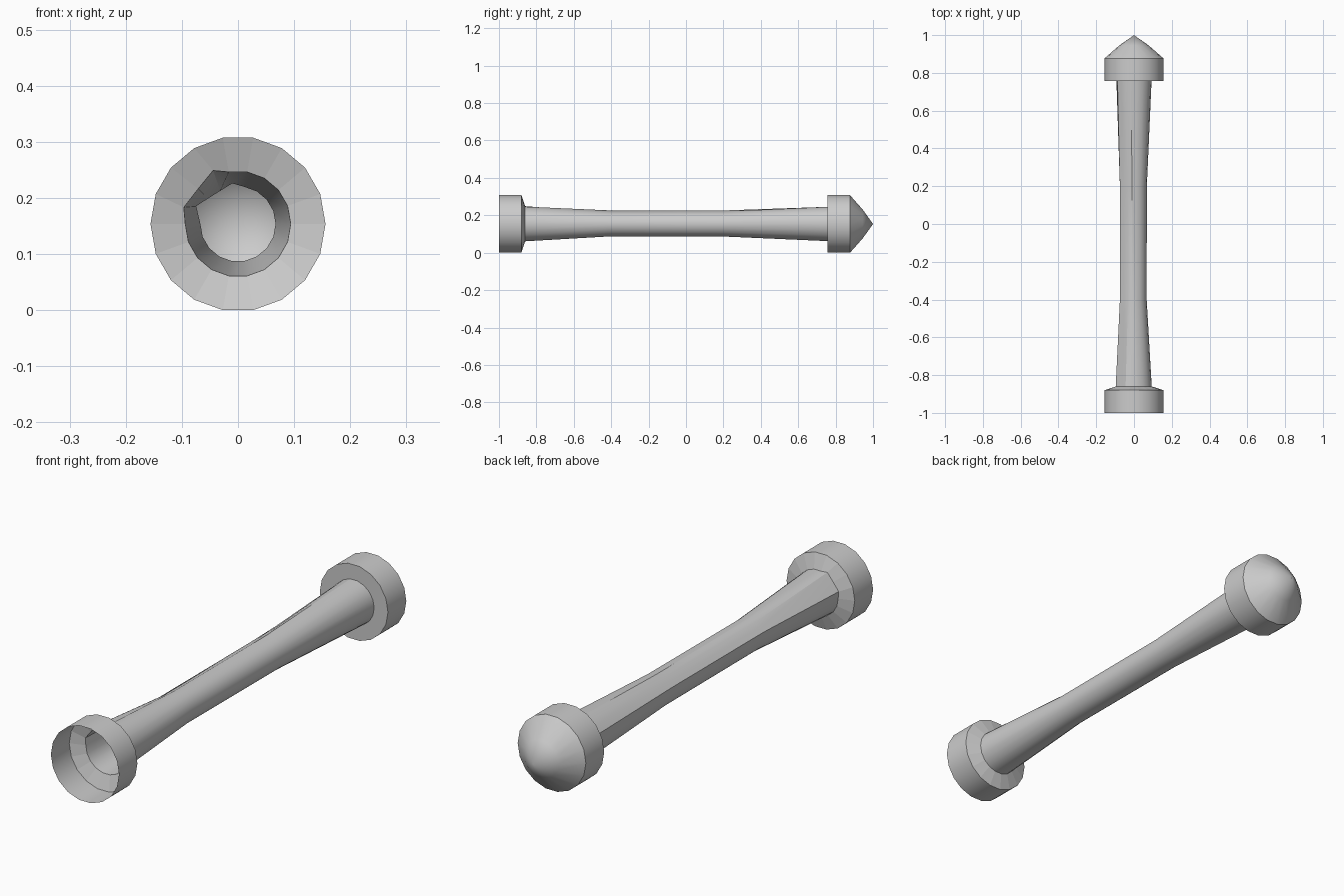
import bpy, bmesh
from math import cos, sin, radians

if "Cube" in bpy.data.objects:
    bpy.data.objects.remove(bpy.data.objects["Cube"])

SIDES = 18
R = 0.156                      # collar and cap radius
ZC = R * sin(radians(80))      # axis height, flat facet on the ground

# dented corner: replaces {vertex index: (angle, radius)} on a ring
DENT_END = {6: (115, 0.105), 7: (138.6, 0.0946), 8: (163, 0.101)}
DENT_MID = {5: (98, 0.073), 6: (118, 0.067), 7: (139.4, 0.070), 8: (157, 0.081)}


def tube(name, rings, flat_bands=()):
    """Loft rings (y, radius, dents) along y; zero radius makes a tip."""
    bm = bmesh.new()
    loops = []
    for y, r, dents in rings:
        if r == 0:
            loops.append([bm.verts.new((0, y, ZC))] * SIDES)
            continue
        loop = []
        for i in range(SIDES):
            a, rad = dents.get(i, (i * 360 / SIDES, r))
            a = radians(a)
            loop.append(bm.verts.new((rad * cos(a), y, ZC + rad * sin(a))))
        loops.append(loop)
    for a, b in zip(loops, loops[1:]):
        for i in range(SIDES):
            j = (i + 1) % SIDES
            quad = list(dict.fromkeys((a[i], a[j], b[j], b[i])))
            bm.faces.new(quad)
    bmesh.ops.recalc_face_normals(bm, faces=bm.faces)
    # an open shell: make sure side faces point away from the axis
    if sum(f.normal.x * f.calc_center_median().x for f in bm.faces) < 0:
        bmesh.ops.reverse_faces(bm, faces=bm.faces)
    mesh = bpy.data.meshes.new(name)
    bm.to_mesh(mesh)
    bm.free()
    ob = bpy.data.objects.new(name, mesh)
    bpy.context.collection.objects.link(ob)
    bpy.ops.object.select_all(action='DESELECT')
    ob.select_set(True)
    bpy.context.view_layer.objects.active = ob
    bpy.ops.object.shade_smooth_by_angle(angle=radians(30))
    for band in flat_bands:
        for i in range(SIDES):
            mesh.polygons[band * SIDES + i].use_smooth = False
    return ob


# open front collar with a faceted taper onto the shaft
tube("front_collar", [(-1, R, {}), (-0.88, R, {}), (-0.86, 0.094, DENT_END)], (1,))

# hollow waisted shaft
tube("shaft", [(-0.86, 0.094, DENT_END), (-0.4, 0.067, DENT_MID),
               (0.2, 0.068, DENT_MID), (0.757, 0.093, {})])

# rear cap: flat shoulder, rim and pointed dome
tube("rear_cap", [(0.757, 0.093, {}), (0.757, R, {}), (0.877, R, {}),
                  (0.945, 0.078, {}), (1, 0, {})])
